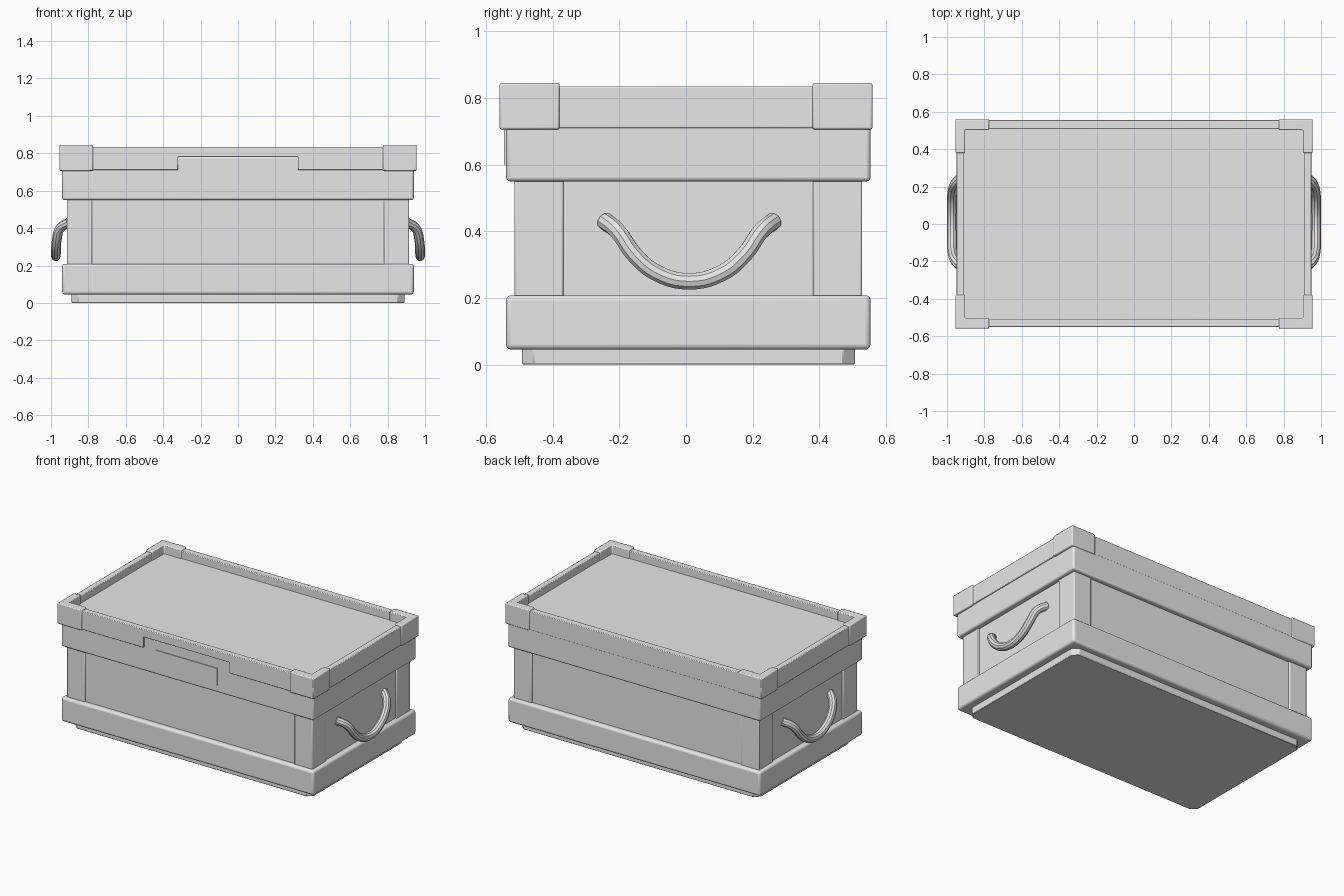
import bpy, bmesh, math
from mathutils import Vector

if "Cube" in bpy.data.objects:
    bpy.data.objects.remove(bpy.data.objects["Cube"])

GREY = bpy.data.materials.new("grey_plastic")
GREY.diffuse_color = (0.8, 0.8, 0.8, 1)
GREY.use_nodes = True
GREY.node_tree.nodes["Principled BSDF"].inputs["Base Color"].default_value = GREY.diffuse_color
CY = 0.007  # the crate body sits slightly behind centre


def finish(ob, bevel=0.0, segments=2):
    """Material, rounded edges and smooth shading."""
    ob.data.materials.clear()
    ob.data.materials.append(GREY)
    bpy.ops.object.select_all(action='DESELECT')
    ob.select_set(True)
    bpy.context.view_layer.objects.active = ob
    if bevel:
        m = ob.modifiers.new("rounded_edges", 'BEVEL')
        m.width, m.segments = bevel, segments
        m.limit_method, m.angle_limit = 'ANGLE', math.radians(30)
    bpy.ops.object.shade_smooth_by_angle(angle=math.radians(35))
    return ob


def prism(name, outline, lo, hi, axis='z', bevel=0.0, segments=2):
    """Extrude a flat outline along z (outline in x,y) or y (outline in x,z)."""
    bm = bmesh.new()
    place = (lambda a, b, t: (a, b, t)) if axis == 'z' else (lambda a, b, t: (a, t, b))
    face = bm.faces.new([bm.verts.new(place(a, b, lo)) for a, b in outline])
    ext = bmesh.ops.extrude_face_region(bm, geom=[face])
    verts = [g for g in ext['geom'] if isinstance(g, bmesh.types.BMVert)]
    bmesh.ops.translate(bm, verts=verts, vec=Vector(place(0, 0, hi - lo)))
    bmesh.ops.recalc_face_normals(bm, faces=bm.faces)
    me = bpy.data.meshes.new(name)
    bm.to_mesh(me)
    bm.free()
    ob = bpy.data.objects.new(name, me)
    bpy.context.collection.objects.link(ob)
    return finish(ob, bevel, segments)


def box(name, x0, x1, y0, y1, z0, z1, bevel=0.0, segments=2):
    return prism(name, [(x0, y0), (x1, y0), (x1, y1), (x0, y1)], z0, z1,
                 bevel=bevel, segments=segments)


def block(name, hx, hy, z0, z1, bevel=0.0, segments=2):
    return box(name, -hx, hx, CY - hy, CY + hy, z0, z1, bevel, segments)


# Foot with cut corners
fx, fy, c = 0.89, 0.50, 0.035
foot = [(-fx + c, -fy), (fx - c, -fy), (fx, -fy + c), (fx, fy - c),
        (fx - c, fy), (-fx + c, fy), (-fx, fy - c), (-fx, -fy + c)]
prism("foot", [(x, y + CY) for x, y in foot], 0.0, 0.08, bevel=0.004, segments=1)

# Stacked body: lower band, recessed walls, lid with its top panel
block("lower_band", 0.94, 0.547, 0.045, 0.208, 0.015, 3)
block("wall_panels", 0.905, 0.514, 0.15, 0.6)
block("lid", 0.94, 0.547, 0.55, 0.785, 0.012, 3)

# Corner posts, slightly proud of the wall panels
for sx in (-1, 1):
    for sy in (-1, 1):
        xs = sorted((sx * 0.78, sx * 0.915))
        ys = sorted((CY + sy * 0.375, CY + sy * 0.522))
        box("corner_post", *xs, *ys, 0.16, 0.6, 0.006)

# Raised rim round the lid, the front one notched over the latch
front = [(-0.92, 0.71), (-0.32, 0.71), (-0.32, 0.782), (0.32, 0.782),
         (0.32, 0.71), (0.92, 0.71), (0.92, 0.835), (-0.92, 0.835)]
prism("front_rim", front, -0.551, -0.508, 'y', 0.004)
box("back_rim", -0.92, 0.92, 0.508, 0.555, 0.71, 0.835, 0.004)
for sx in (-1, 1):
    xs = sorted((sx * 0.908, sx * 0.948))
    box("side_rim", *xs, -0.54, 0.54, 0.71, 0.835, 0.004)

# L-shaped corner guards on the rim
guard = [(0.955, 0.56), (0.775, 0.56), (0.775, 0.503), (0.903, 0.503),
         (0.903, 0.38), (0.955, 0.38)]
for sx in (-1, 1):
    for sy in (-1, 1):
        prism("corner_guard", [(sx * x, sy * y) for x, y in guard],
              0.706, 0.845, bevel=0.006)

# Latch plate
box("latch_plate", -0.23, 0.225, -0.546, -0.53, 0.6, 0.715)

# Drooping tube handles
half = [(0.90, 0.255, 0.432), (0.95, 0.215, 0.40), (0.97, 0.165, 0.33), (0.973, 0.10, 0.276)]
path = [(x, -y, z) for x, y, z in half] + [(0.974, 0, 0.25)] + half[::-1]
for sx in (-1, 1):
    cu = bpy.data.curves.new("handle", 'CURVE')
    cu.dimensions = '3D'
    cu.bevel_depth, cu.bevel_resolution = 0.026, 3
    cu.resolution_u, cu.use_fill_caps = 5, True
    sp = cu.splines.new('BEZIER')
    sp.bezier_points.add(len(path) - 1)
    for p, (x, y, z) in zip(sp.bezier_points, path):
        p.co = (sx * x, y + 0.01, z)
        p.handle_left_type = p.handle_right_type = 'AUTO'
    ob = bpy.data.objects.new("handle", cu)
    bpy.context.collection.objects.link(ob)
    bpy.ops.object.select_all(action='DESELECT')
    ob.select_set(True)
    bpy.context.view_layer.objects.active = ob
    bpy.ops.object.convert(target='MESH')
    finish(bpy.context.view_layer.objects.active)
